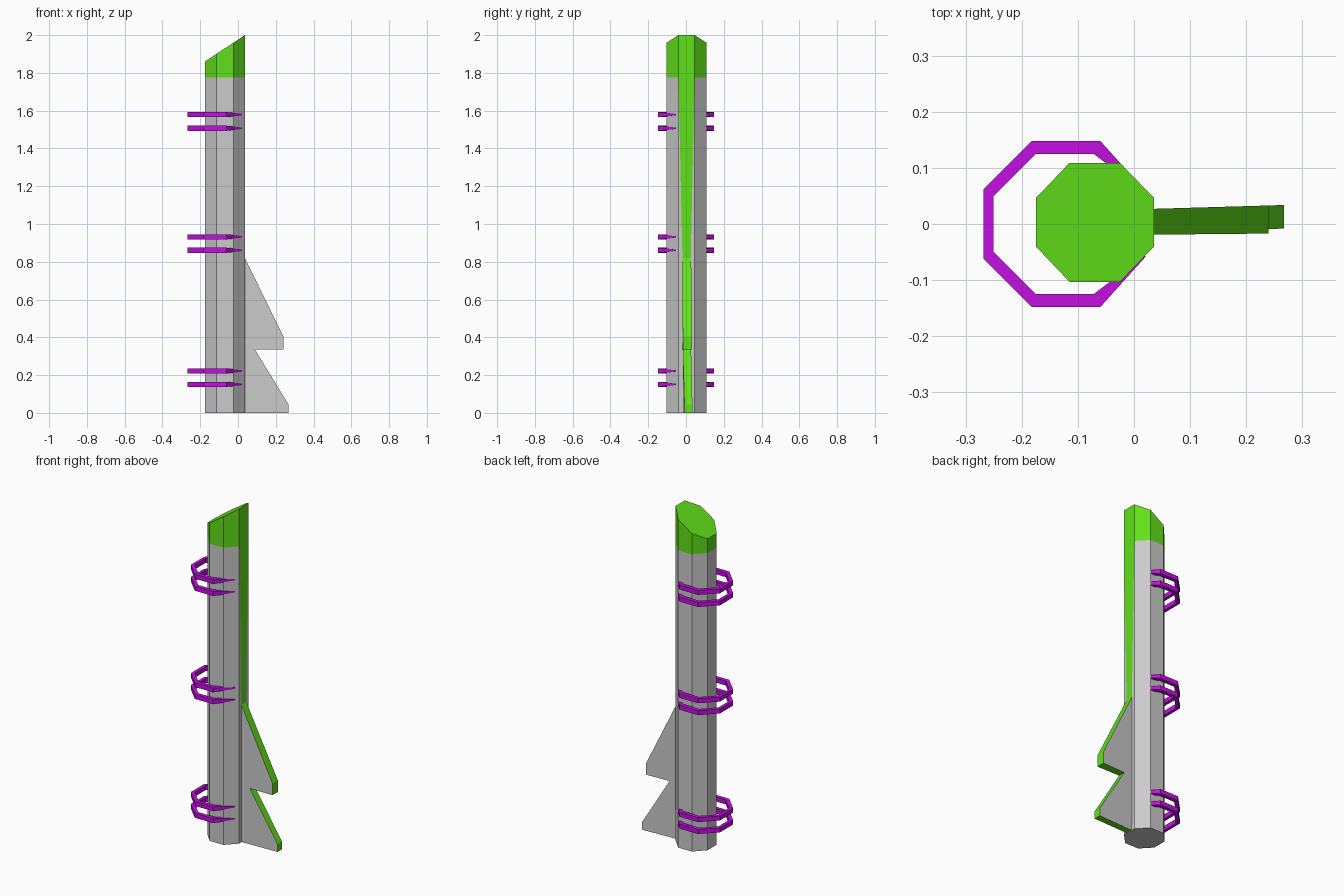
import bpy, bmesh

if "Cube" in bpy.data.objects:
    bpy.data.objects.remove(bpy.data.objects["Cube"])


def material(name, color):
    m = bpy.data.materials.new(name)
    m.diffuse_color = (*color, 1)
    m.use_nodes = True
    m.node_tree.nodes["Principled BSDF"].inputs["Base Color"].default_value = m.diffuse_color
    return m


GREY = material("grey", (0.8, 0.8, 0.8))
GREEN = material("green", (0.12, 0.75, 0.01))
PURPLE = material("purple", (0.55, 0.005, 0.75))


def make(name, faces, mats):
    """Build an object from (points, material index) faces, welding shared corners."""
    bm = bmesh.new()
    for pts, mi in faces:
        f = bm.faces.new([bm.verts.new(p) for p in pts])
        f.material_index = mi
    bmesh.ops.remove_doubles(bm, verts=bm.verts, dist=1e-5)
    bmesh.ops.recalc_face_normals(bm, faces=bm.faces)
    me = bpy.data.meshes.new(name)
    bm.to_mesh(me)
    bm.free()
    for m in mats:
        me.materials.append(m)
    ob = bpy.data.objects.new(name, me)
    bpy.context.collection.objects.link(ob)
    return ob


# Octagonal body with slanted green tip
CY = 0.003
octagon = [(0.036, -0.043), (0.036, 0.043), (-0.025, 0.106), (-0.115, 0.106),
           (-0.175, 0.043), (-0.175, -0.043), (-0.115, -0.106), (-0.025, -0.106)]
BAND = 1.775


def ring_at(height):
    return [(x, y + CY, height(x)) for x, y in octagon]


low = ring_at(lambda x: 0.0)
mid = ring_at(lambda x: BAND)
top = ring_at(lambda x: 1.86 + 0.14 * (x + 0.175) / 0.211)
faces = [(low, 0), (top, 1)]
for i in range(8):
    j = (i + 1) % 8
    faces.append(([mid[i], mid[j], top[j], top[i]], 1))
    if i:
        faces.append(([low[i], low[j], mid[j], mid[i]], 0))

# Tapering green stripe on the finned face, grey beside and below it
W, S = 0.022, 0.82
sx = 0.036
for s in (-1, 1):
    faces.append(([(sx, CY + s * 0.043, 0), (sx, CY + s * W, 0),
                   (sx, CY + s * W, S), (sx, CY + s * 0.043, BAND)], 0))
faces.append(([(sx, CY - W, 0), (sx, CY + W, 0), (sx, CY + W, S), (sx, CY - W, S)], 0))
faces.append(([(sx, CY - W, S), (sx, CY + W, S), mid[1], mid[0]], 1))
make("body", faces, [GREY, GREEN])

# Two-step fin: x, z, y centre, half thickness; grey sides, green rim
fin = [(0.034, 0.825, 0.004, 0.023), (0.24, 0.405, 0.008, 0.025), (0.24, 0.335, 0.008, 0.025),
       (0.09, 0.335, 0.005, 0.022), (0.267, 0.045, 0.013, 0.021), (0.267, 0.0, 0.013, 0.021),
       (0.034, 0.0, 0.004, 0.02)]
left = [(x, c - h, z) for x, z, c, h in fin]
right = [(x, c + h, z) for x, z, c, h in fin]
faces = [(left, 0), (right, 0)]
for i in range(len(fin)):
    j = (i + 1) % len(fin)
    faces.append(([left[i], left[j], right[j], right[i]], 1))
make("fin", faces, [GREY, GREEN])

# Open octagonal hoops with pointed ends: outer xy, inner xy, half height
half = [(0.021, 0.058, 0.019, 0.056, 0.004), (-0.06, 0.148, -0.072, 0.125, 0.0135),
        (-0.182, 0.148, -0.175, 0.125, 0.0135), (-0.268, 0.062, -0.25, 0.05, 0.0135)]
path = half + [(a, -b, c, -d, h) for a, b, c, d, h in reversed(half)]
for n, z in enumerate((0.151, 0.222, 0.861, 0.932, 1.507, 1.579)):
    secs = [[(a, b, z - h), (a, b, z + h), (c, d, z + h), (c, d, z - h)]
            for a, b, c, d, h in path]
    faces = [(secs[0], 0), (secs[-1], 0)]
    for p, q in zip(secs, secs[1:]):
        for k in range(4):
            m = (k + 1) % 4
            faces.append(([p[k], p[m], q[m], q[k]], 0))
    make(f"hoop_{n + 1}", faces, [PURPLE])
